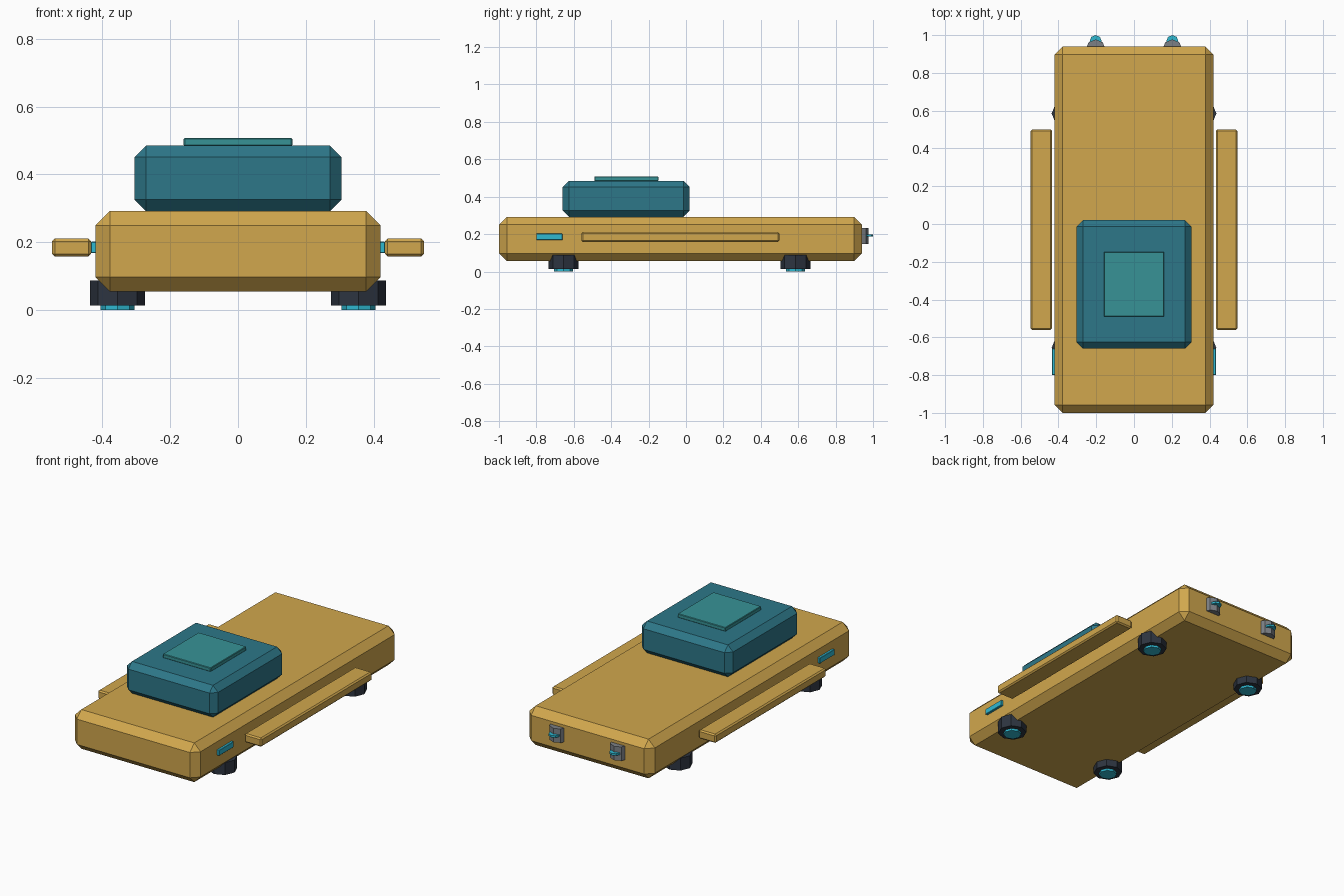
import bpy
import bmesh
from mathutils import Matrix, Vector

cube = bpy.data.objects.get("Cube")
if cube:
    bpy.data.objects.remove(cube, do_unlink=True)


def material(name, color):
    mat = bpy.data.materials.new(name)
    mat.use_nodes = True
    rgba = (*color, 1.0)
    mat.diffuse_color = rgba
    mat.node_tree.nodes["Principled BSDF"].inputs["Base Color"].default_value = rgba
    return mat


TAN = material("tan hull", (0.64, 0.39, 0.075))
TEAL = material("deep teal", (0.026, 0.185, 0.25))
SEA = material("sea green", (0.038, 0.29, 0.305))
DARK = material("dark slate", (0.027, 0.035, 0.052))
GREY = material("mid grey", (0.20, 0.215, 0.235))
CYAN = material("cyan glow", (0.028, 0.48, 0.64))


def finish(bm, name, mat):
    mesh = bpy.data.meshes.new(name)
    bmesh.ops.recalc_face_normals(bm, faces=bm.faces)
    bm.to_mesh(mesh)
    bm.free()
    mesh.materials.append(mat)
    obj = bpy.data.objects.new(name, mesh)
    bpy.context.collection.objects.link(obj)
    return obj


def box(name, low, high, mat, chamfer=0.0):
    """Box between two corners with flat chamfers on every edge."""
    low, high = Vector(low), Vector(high)
    bm = bmesh.new()
    bmesh.ops.create_cube(bm, size=1.0)
    bmesh.ops.scale(bm, vec=high - low, verts=bm.verts)
    bmesh.ops.translate(bm, vec=(low + high) / 2, verts=bm.verts)
    if chamfer:
        bmesh.ops.bevel(bm, geom=bm.edges[:], offset=chamfer, segments=1,
                        profile=0.5, affect='EDGES')
    return finish(bm, name, mat)


def drum(name, x, y, bottom, top, radius, mat):
    """Upright eight-sided cylinder."""
    bm = bmesh.new()
    bmesh.ops.create_cone(bm, cap_ends=True, segments=8, radius1=radius,
                          radius2=radius, depth=top - bottom,
                          matrix=Matrix.Translation((x, y, (bottom + top) / 2)))
    return finish(bm, name, mat)


# Hull, cabin and roof hatch
box("hull", (-0.42, -1.0, 0.055), (0.42, 0.94, 0.292), TAN, 0.042)
box("cabin", (-0.305, -0.66, 0.292), (0.305, 0.02, 0.485), TEAL, 0.034)
box("roof_hatch", (-0.16, -0.49, 0.484), (0.16, -0.148, 0.508), SEA, 0.003)

for side, s in (("left", 1), ("right", -1)):
    # Side rails and light strips
    inner, outer = sorted((s * 0.433, s * 0.548))
    box(side + "_side_rail", (inner, -0.56, 0.158), (outer, 0.50, 0.211), TAN, 0.008)
    inner, outer = sorted((s * 0.41, s * 0.434))
    box(side + "_light_strip", (inner, -0.80, 0.168), (outer, -0.66, 0.202), CYAN, 0.002)

    # Hover pads with glowing undersides
    for end, y in (("front", -0.655), ("rear", 0.585)):
        drum(f"{end}_{side}_hover_pad", s * 0.355, y, 0.013, 0.088, 0.081, DARK)
        drum(f"{end}_{side}_pad_glow", s * 0.355, y, 0.0, 0.02, 0.05, CYAN)

    # Rear thrusters
    drum(side + "_thruster", s * 0.203, 0.924, 0.148, 0.232, 0.053, GREY)
    drum(side + "_thruster_glow", s * 0.203, 0.968, 0.186, 0.198, 0.032, CYAN)
